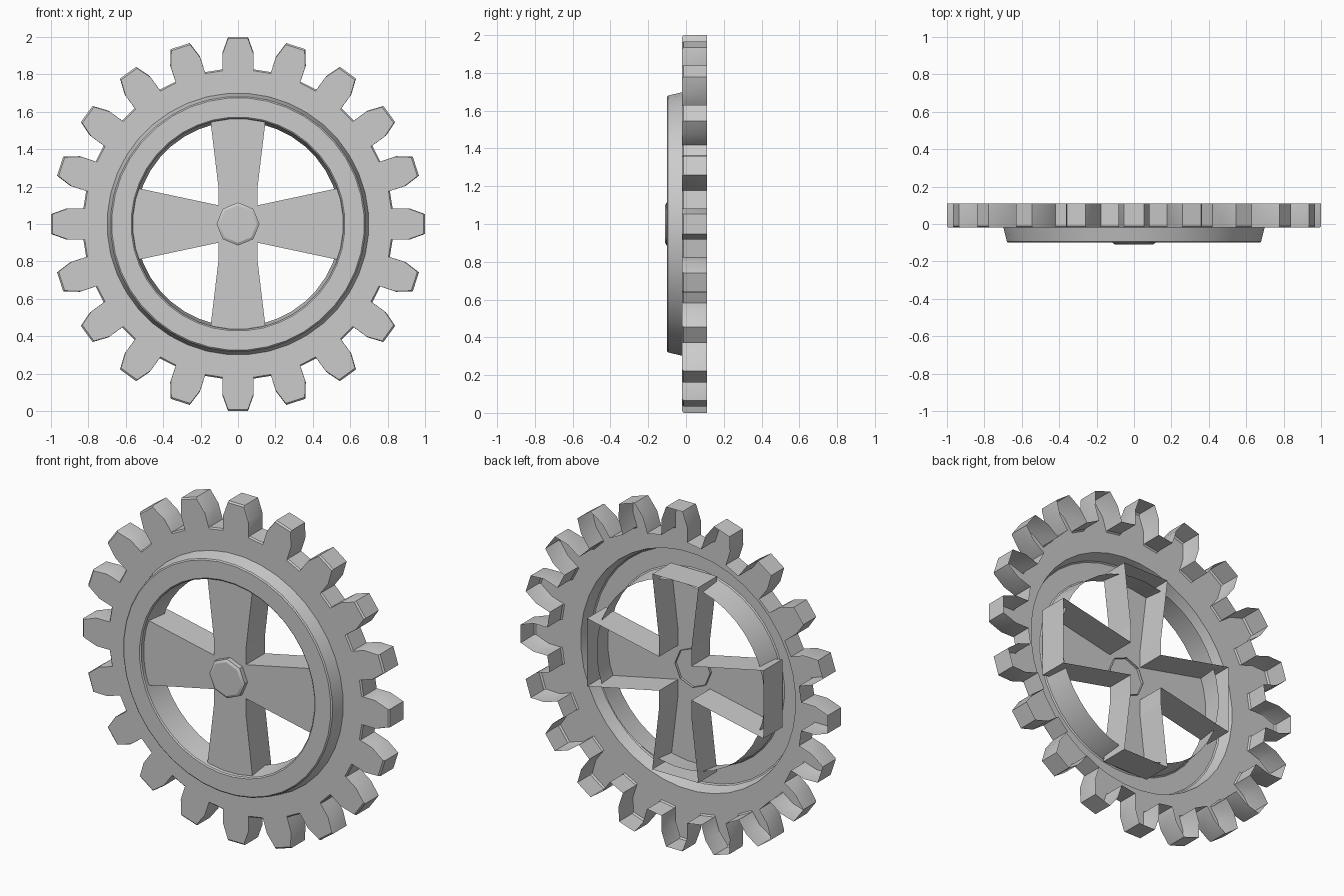
import bpy, bmesh
from math import sin, cos, radians, pi

if "Cube" in bpy.data.objects:
    bpy.data.objects.remove(bpy.data.objects["Cube"])

TEETH = 20
CZ = 1.0  # axle height


def finish(bm, name, smooth=False):
    """Turn a bmesh into an object whose front faces look towards -y."""
    bmesh.ops.recalc_face_normals(bm, faces=bm.faces)
    front = min(bm.faces, key=lambda f: f.calc_center_median().y)
    if front.normal.y > 0:
        bmesh.ops.reverse_faces(bm, faces=bm.faces)
    me = bpy.data.meshes.new(name)
    bm.to_mesh(me)
    bm.free()
    ob = bpy.data.objects.new(name, me)
    bpy.context.collection.objects.link(ob)
    if smooth:
        bpy.ops.object.select_all(action='DESELECT')
        ob.select_set(True)
        bpy.context.view_layer.objects.active = ob
        bpy.ops.object.shade_smooth_by_angle(angle=radians(25))
    return ob


def loop(bm, pts, y, s=1.0):
    return [bm.verts.new((x * s, y, CZ + z * s)) for x, z in pts]


def bridge(bm, a, b):
    n = len(a)
    for i in range(n):
        j = (i + 1) % n
        bm.faces.new((a[i], a[j], b[j], b[i]))


def circle(r, n, start=0.0):
    return [(r * cos(start + 2 * pi * i / n), r * sin(start + 2 * pi * i / n)) for i in range(n)]


# Toothed rim: front plate plus edge wall, hollow behind
tooth = [(0.825, -0.083), (0.915, -0.083), (0.998, -0.053),
         (0.998, 0.053), (0.915, 0.083), (0.825, 0.083)]
outline = []
for k in range(TEETH):
    a = 2 * pi * k / TEETH
    outline += [(r * cos(a) - t * sin(a), r * sin(a) + t * cos(a)) for r, t in tooth]

bm = bmesh.new()
front = loop(bm, outline, -0.02, 0.993)
edge = loop(bm, outline, -0.012, 1.002)
back = loop(bm, outline, 0.11, 1.002)
bridge(bm, front, edge)
bridge(bm, edge, back)

# Raised ring, hollow behind, joined to the plate (two segments per tooth)
SEG = TEETH * 2
profile = [(0.70, -0.02), (0.682, -0.094), (0.675, -0.10),
           (0.572, -0.10), (0.565, -0.094), (0.548, 0.05)]
rings = [loop(bm, circle(r, SEG, -pi / SEG), y) for r, y in profile]
for a, b in zip(rings, rings[1:]):
    bridge(bm, a, b)
inner = rings[0]
for k in range(TEETH):
    t = front[6 * k:6 * k + 6]
    nxt = front[(6 * k + 6) % len(front)]
    c0, c1, c2 = inner[2 * k], inner[2 * k + 1], inner[(2 * k + 2) % SEG]
    bm.faces.new(t)
    bm.faces.new((c0, t[0], t[5], c1))
    bm.faces.new((c1, t[5], nxt, c2))
finish(bm, "toothed_rim", True)

# Four flared spokes as one cross-shaped tray, open behind
quarter = [(0.575, 0.20), (0.105, 0.10), (0.105, 0.20), (0.15, 0.575)]
cross = quarter + [(-x, z) for x, z in reversed(quarter)]
cross += [(x, -z) for x, z in reversed(cross)]
bm = bmesh.new()
face = loop(bm, cross, -0.075)
bridge(bm, face, loop(bm, cross, 0.10))
bm.faces.new(face)
finish(bm, "spokes")

# Octagonal hub cap with a bevelled front
bm = bmesh.new()
hub = [loop(bm, circle(r, 8), y) for r, y in
       ((0.115, -0.06), (0.115, -0.102), (0.10, -0.11))]
bridge(bm, hub[0], hub[1])
bridge(bm, hub[1], hub[2])
bm.faces.new(hub[2])
finish(bm, "hub_cap", True)
